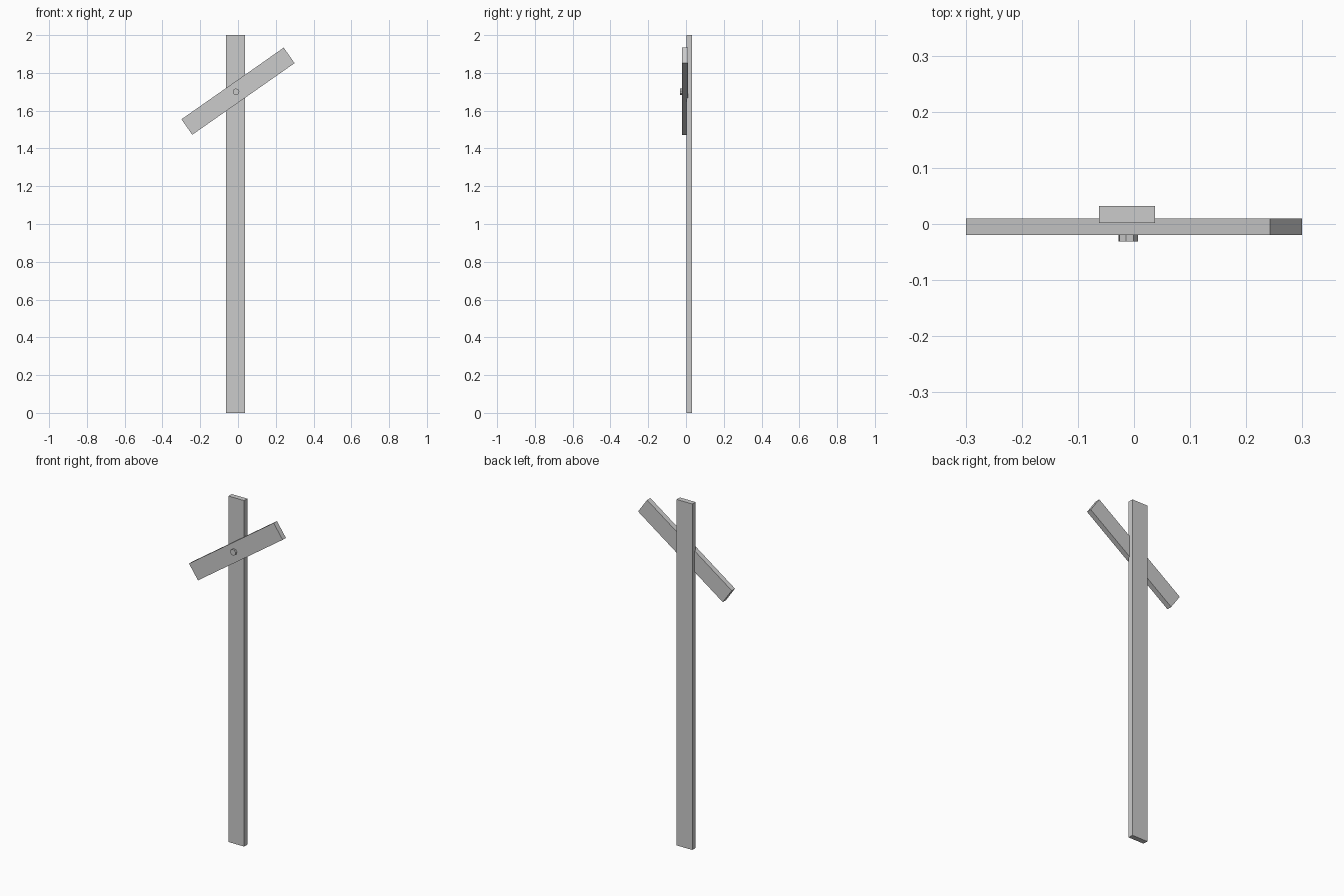
import bpy
from math import radians

if "Cube" in bpy.data.objects:
    bpy.data.objects.remove(bpy.data.objects["Cube"])


def box(name, size, loc, tilt=0):
    bpy.ops.mesh.primitive_cube_add(size=1, location=loc, rotation=(0, radians(-tilt), 0))
    ob = bpy.context.object
    ob.name = name
    ob.scale = size
    return ob


TILT = 35

# upright plank
box("post", (0.1, 0.03, 2.0), (-0.0125, 0.017, 1.0))

# slanted plank, let slightly into the front of the post
box("cross_board", (0.661, 0.03, 0.1), (0.0, -0.005, 1.703), TILT)

# eight-sided bolt head on the front of the board
bpy.ops.mesh.primitive_cylinder_add(vertices=8, radius=0.0178, depth=0.02,
                                    location=(-0.0105, -0.021, 1.70),
                                    rotation=(radians(90), radians(-12), 0))
bpy.context.object.name = "bolt_head"
